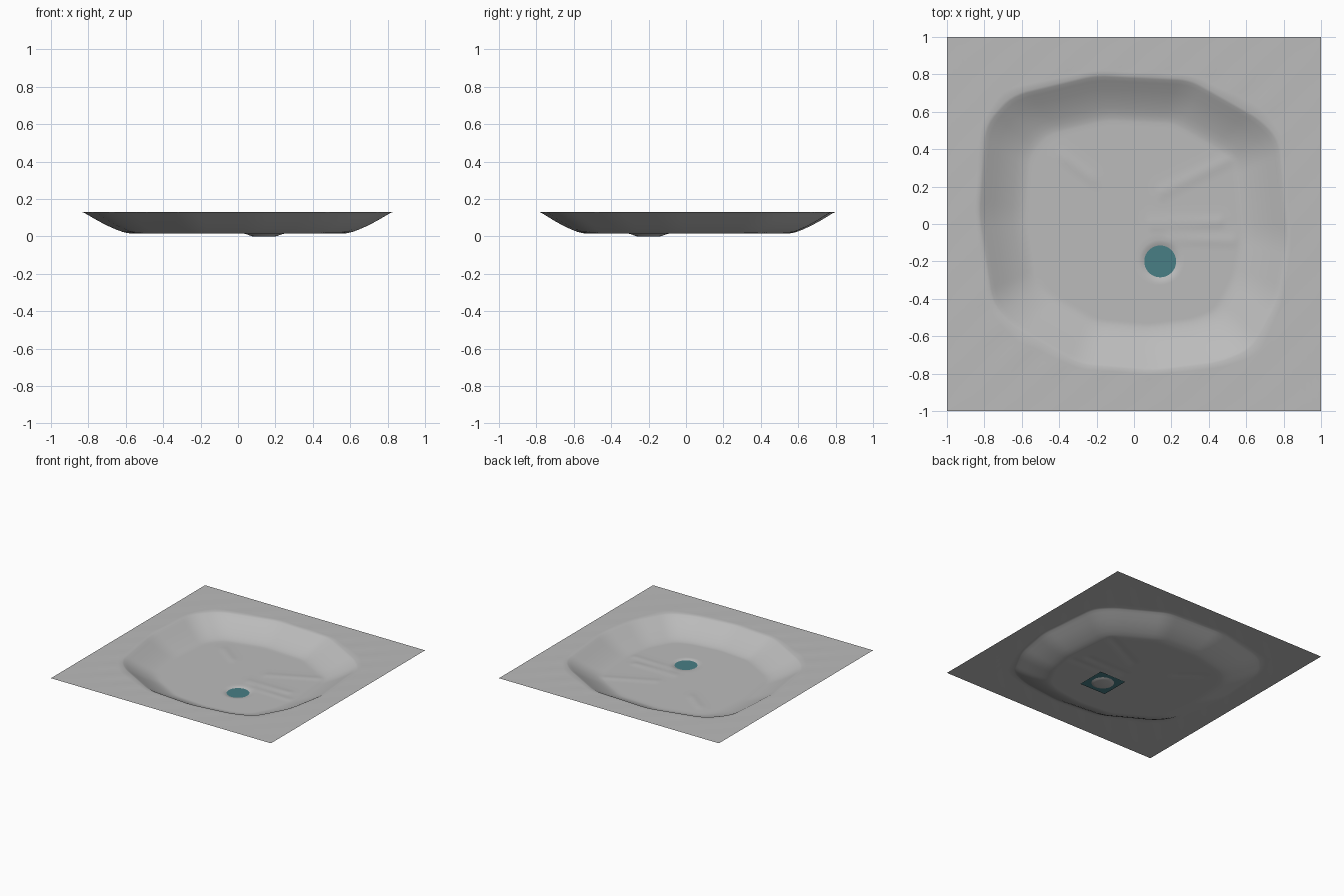
import bpy, bmesh, math
from mathutils import Vector
from mathutils.geometry import intersect_line_line_2d

cube = bpy.data.objects.get("Cube")
if cube:
    bpy.data.objects.remove(cube)


def material(name, rgb):
    m = bpy.data.materials.new(name)
    m.use_nodes = True
    m.diffuse_color = (*rgb, 1)
    m.node_tree.nodes["Principled BSDF"].inputs["Base Color"].default_value = (*rgb, 1)
    return m


def make_object(name, bm, mat):
    mesh = bpy.data.meshes.new(name)
    bm.normal_update()
    bm.to_mesh(mesh)
    bm.free()
    mesh.materials.append(mat)
    obj = bpy.data.objects.new(name, mesh)
    bpy.context.collection.objects.link(obj)
    return obj


stone = material("grey stone", (0.5, 0.5, 0.5))
teal = material("teal water", (0.065, 0.21, 0.235))

RAYS = 192
GROUND, FLOOR = 0.13, 0.016
PIT = Vector((0.14, -0.2))

# Faceted outline of the basin rim, counter-clockwise
OUTLINE = [Vector(p) for p in (
    (0.83, -0.09), (0.80, 0.24), (0.78, 0.45), (0.68, 0.56), (0.30, 0.775),
    (-0.21, 0.80), (-0.66, 0.69), (-0.80, 0.53), (-0.835, 0.05), (-0.76, -0.43),
    (-0.66, -0.54), (-0.29, -0.75), (0.11, -0.785), (0.46, -0.74), (0.63, -0.67),
    (0.77, -0.41))]

# Low ridges on the basin floor: start, end, height
RIDGES = [(Vector(a), Vector(b), h) for a, b, h in (
    ((0.15, 0.17), (0.50, 0.34), 0.004), ((0.10, 0.0), (0.45, 0.01), 0.004),
    ((0.20, -0.08), (0.52, -0.09), 0.003), ((-0.38, 0.36), (-0.22, 0.24), 0.004))]


def direction(i):
    a = math.tau * i / RAYS
    return Vector((math.cos(a), math.sin(a)))


def rim_radius(d):
    for a, b in zip(OUTLINE, OUTLINE[1:] + OUTLINE[:1]):
        hit = intersect_line_line_2d((0, 0), d * 2, a, b)
        if hit:
            return hit.length
    return 0.8


def floor_height(p):
    z = FLOOR
    for a, b, h in RIDGES:
        t = max(0, min(1, (p - a).dot(b - a) / (b - a).length_squared))
        z += h * math.exp(-((p - a.lerp(b, t)).length / 0.03) ** 2)
    return z


def ground_height(p):
    # faint diagonal ripples that vanish at the outer border
    fade = 1 - max(abs(p.x), abs(p.y)) ** 8
    return GROUND + 0.0008 * fade * math.sin(24 * (p.x - p.y))


dirs = [direction(i) for i in range(RAYS)]
raw = [rim_radius(d) for d in dirs]
radii = [sum(raw[(i + k) % RAYS] for k in range(-2, 3)) / 5 for i in range(RAYS)]
rim = [d * r for d, r in zip(dirs, radii)]
border = [d / max(abs(d.x), abs(d.y)) for d in dirs]

# Rings from the outer border inwards
rings = []
for k in range(10):
    pts = [b.lerp(r, k / 10) for b, r in zip(border, rim)]
    rings.append([(p.x, p.y, ground_height(p)) for p in pts])

# Basin wall
for s, z in ((1, GROUND), (0.985, 0.125), (0.96, 0.113), (0.90, 0.084), (0.84, 0.058),
             (0.78, 0.036), (0.74, 0.024), (0.71, 0.018)):
    rings.append([(p.x * s, p.y * s, z) for p in rim])

# Basin floor, narrowing towards the round drain pit
STEPS = 24
for k in range(STEPS):
    pts = [(p * 0.69).lerp(PIT + d * 0.115, k / (STEPS - 1)) for p, d in zip(rim, dirs)]
    rings.append([(p.x, p.y, floor_height(p)) for p in pts])

# Drain pit
for r, z in ((0.10, 0.0135), (0.085, 0.0085), (0.072, 0.003), (0.06, 0.0)):
    rings.append([(PIT.x + d.x * r, PIT.y + d.y * r, z) for d in dirs])

bm = bmesh.new()
loops = [[bm.verts.new(co) for co in ring] for ring in rings]
for outer, inner in zip(loops, loops[1:]):
    for i in range(RAYS):
        j = (i + 1) % RAYS
        bm.faces.new((outer[i], outer[j], inner[j], inner[i]))
bm.faces.new(loops[-1])
basin = make_object("ground_with_basin", bm, stone)
bpy.context.view_layer.objects.active = basin
basin.select_set(True)
bpy.ops.object.shade_smooth_by_angle(angle=math.radians(60))

# Square water sheet, partly hidden beneath the floor
bm = bmesh.new()
H = 0.12
bm.faces.new([bm.verts.new((PIT.x + x * H, PIT.y + y * H, 0.0085))
              for x, y in ((-1, -1), (1, -1), (1, 1), (-1, 1))])
make_object("water_sheet", bm, teal)
